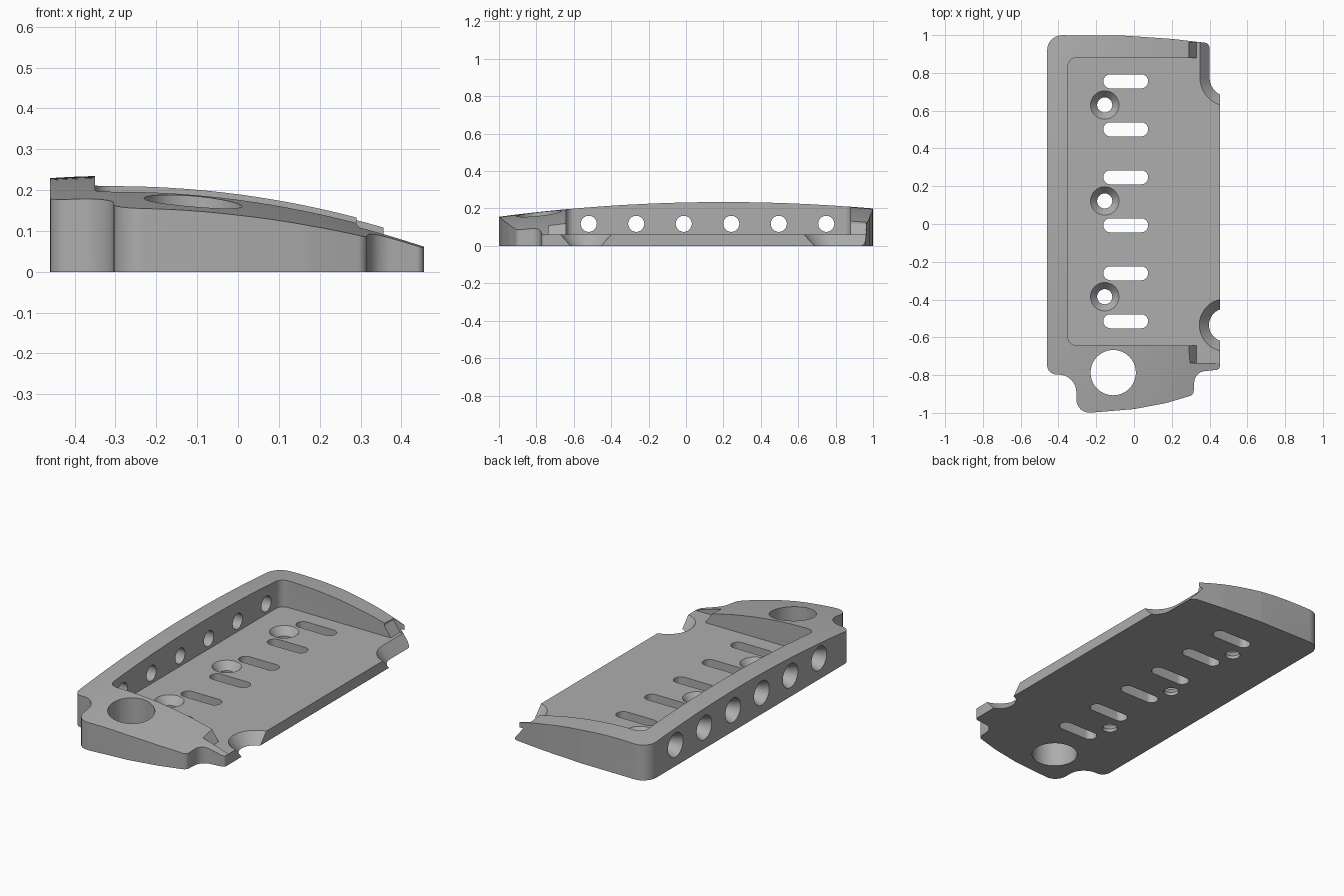
import bpy, bmesh
from math import sin, cos, pi, radians
from mathutils import Vector, Matrix

cube = bpy.data.objects.get("Cube")
if cube:
    bpy.data.objects.remove(cube, do_unlink=True)

grey = bpy.data.materials.new("mid grey")
grey.use_nodes = True
grey.diffuse_color = (0.42, 0.42, 0.42, 1)
grey.node_tree.nodes["Principled BSDF"].inputs["Base Color"].default_value = (0.42, 0.42, 0.42, 1)

FLOOR = 0.06


def rounded(corners, steps=8):
    """Polygon from (x, y, radius) corners, each corner replaced by an arc."""
    pts = []
    for i, (x, y, r) in enumerate(corners):
        p = Vector((x, y))
        a = (Vector(corners[i - 1][:2]) - p).normalized()
        b = (Vector(corners[(i + 1) % len(corners)][:2]) - p).normalized()
        if r == 0:
            pts.append(p)
            continue
        half = a.angle(b) / 2
        cut = r * cos(half) / sin(half)
        centre = p + (a + b).normalized() * (r / sin(half))
        u, v = p + a * cut - centre, p + b * cut - centre
        sweep = u.angle(v)
        for k in range(steps + 1):
            t = k / steps
            pts.append(centre + (u * sin((1 - t) * sweep) + v * sin(t * sweep)) / sin(sweep))
    return pts


def stadium(x0, y0, x1, y1, r, steps=20):
    """Outline of a round-ended slot between two centres."""
    d = Vector((x1 - x0, y1 - y0))
    d = d.normalized() if d.length else Vector((1, 0))
    n = Vector((-d.y, d.x))
    pts = []
    for c, s in ((Vector((x1, y1)), 1), (Vector((x0, y0)), -1)):
        for k in range(steps + 1):
            t = -pi / 2 + pi * k / steps
            pts.append(c + s * r * (d * cos(t) + n * sin(t)))
    if (x0, y0) == (x1, y1):
        pts = pts[:steps] + pts[steps + 1:-1]
    return pts


def loft(name, rings, matrix=Matrix()):
    """Closed solid through a stack of (outline, height) rings."""
    bm = bmesh.new()
    loops = [[bm.verts.new(matrix @ Vector((p[0], p[1], z))) for p in pts] for pts, z in rings]
    for lo, hi in zip(loops, loops[1:]):
        for i in range(len(lo)):
            bm.faces.new((lo[i - 1], lo[i], hi[i], hi[i - 1]))
    bm.faces.new(loops[0][::-1])
    bm.faces.new(loops[-1])
    return finish(name, bm)


def finish(name, bm):
    bmesh.ops.recalc_face_normals(bm, faces=bm.faces)
    mesh = bpy.data.meshes.new(name)
    bm.to_mesh(mesh)
    bm.free()
    mesh.materials.append(grey)
    obj = bpy.data.objects.new(name, mesh)
    bpy.context.collection.objects.link(obj)
    return obj


def cut(body, cutter):
    cutter.hide_render = True
    mod = body.modifiers.new("cut", 'BOOLEAN')
    mod.operation, mod.solver, mod.object = 'DIFFERENCE', 'EXACT', cutter
    bpy.context.view_layer.objects.active = body
    bpy.ops.object.modifier_apply(modifier=mod.name)
    bpy.data.objects.remove(cutter, do_unlink=True)


# Tray body: outline with scooped front corners
outline = rounded([
    (-0.46, -0.797, 0.05), (-0.305, -0.797, 0.095), (-0.305, -1.005, 0.07),
    (0, -0.98, 0.3), (0.17, -0.948, 0.3), (0.315, -0.905, 0.03),
    (0.322, -0.785, 0.06), (0.455, -0.77, 0.02), (0.455, 0.8, 0), (0.4, 0.8, 0),
    (0.4, 0.957, 0.03), (0.2, 0.98, 0.5), (-0.05, 0.997, 0.5), (-0.46, 1.0, 0.08)])
body = loft("tray_body", [(outline, 0), (outline, 0.3)])

# Domed top surface
bm = bmesh.new()
bmesh.ops.create_grid(bm, x_segments=30, y_segments=48, size=1)
for v in bm.verts:
    v.co.x *= 0.6
    v.co.y *= 1.1
    v.co.z = max(0.235 - 0.055 * (v.co.y - 0.2) ** 2 - 0.22 * (v.co.x + 0.3) ** 2, 0.03)
top = bmesh.ops.extrude_face_region(bm, geom=bm.faces[:])
for v in top["geom"]:
    if isinstance(v, bmesh.types.BMVert):
        v.co.z = 0.5
cut(body, finish("dome_cutter", bm))

# Pocket, open on the low side, with ramped recesses at its two ends
pocket = rounded([(-0.35, -0.642, 0.045), (0.6, -0.642, 0), (0.6, 0.88, 0), (-0.35, 0.88, 0.045)])
cut(body, loft("pocket_cutter", [(pocket, FLOOR), (pocket, 0.4)]))
ramp = [(0.33, FLOOR), (0.6, FLOOR), (0.6, 0.4), (0.29, 0.4), (0.29, 0.118)]
xz = Matrix(((1, 0, 0, 0), (0, 0, 1, 0), (0, 1, 0, 0), (0, 0, 0, 1)))
cut(body, loft("ramp_cutter", [(ramp, -0.735), (ramp, 0.962)], xz))

# Vent slots in the floor
for i in range(6):
    slot = stadium(-0.125, -0.515 + 0.254 * i, 0.038, -0.515 + 0.254 * i, 0.037)
    cut(body, loft("slot_cutter", [(slot, -0.1), (slot, 0.2)]))


def disc(x, y, r):
    return stadium(x, y, x, y, r)


# Countersunk screw holes
for y in (-0.385, 0.122, 0.63):
    cut(body, loft("screw_cutter", [(disc(-0.155, y, r), z) for r, z in
                                    ((0.04, -0.1), (0.04, 0.018), (0.092, 0.08))]))

# Flared holes through the tall side wall
for i in range(6):
    place = Matrix.Translation((-0.46, -0.52 + 0.254 * i, 0.118)) @ Matrix.Rotation(radians(90), 4, 'Y')
    cut(body, loft("wall_hole_cutter", [(disc(0, 0, r), z) for r, z in
                                        ((0.075, -0.02), (0.043, 0.06), (0.043, 0.2))], place))

# Large round hole in the front shelf
hole = disc(-0.11, -0.787, 0.12)
cut(body, loft("shelf_hole_cutter", [(hole, -0.1), (hole, 0.4)]))

# Flared notches in the low edge
for x, y0, y1, r in ((0.485, -0.535, -0.535, 0.088), (0.5, 0.775, 1.2, 0.1)):
    cut(body, loft("notch_cutter", [(stadium(x, y0, x, y1, r + z * 0.85), z) for z in (-0.01, 0.08)]))

bpy.ops.object.select_all(action='DESELECT')
body.select_set(True)
bpy.context.view_layer.objects.active = body
bpy.ops.object.shade_smooth_by_angle(angle=radians(25))
